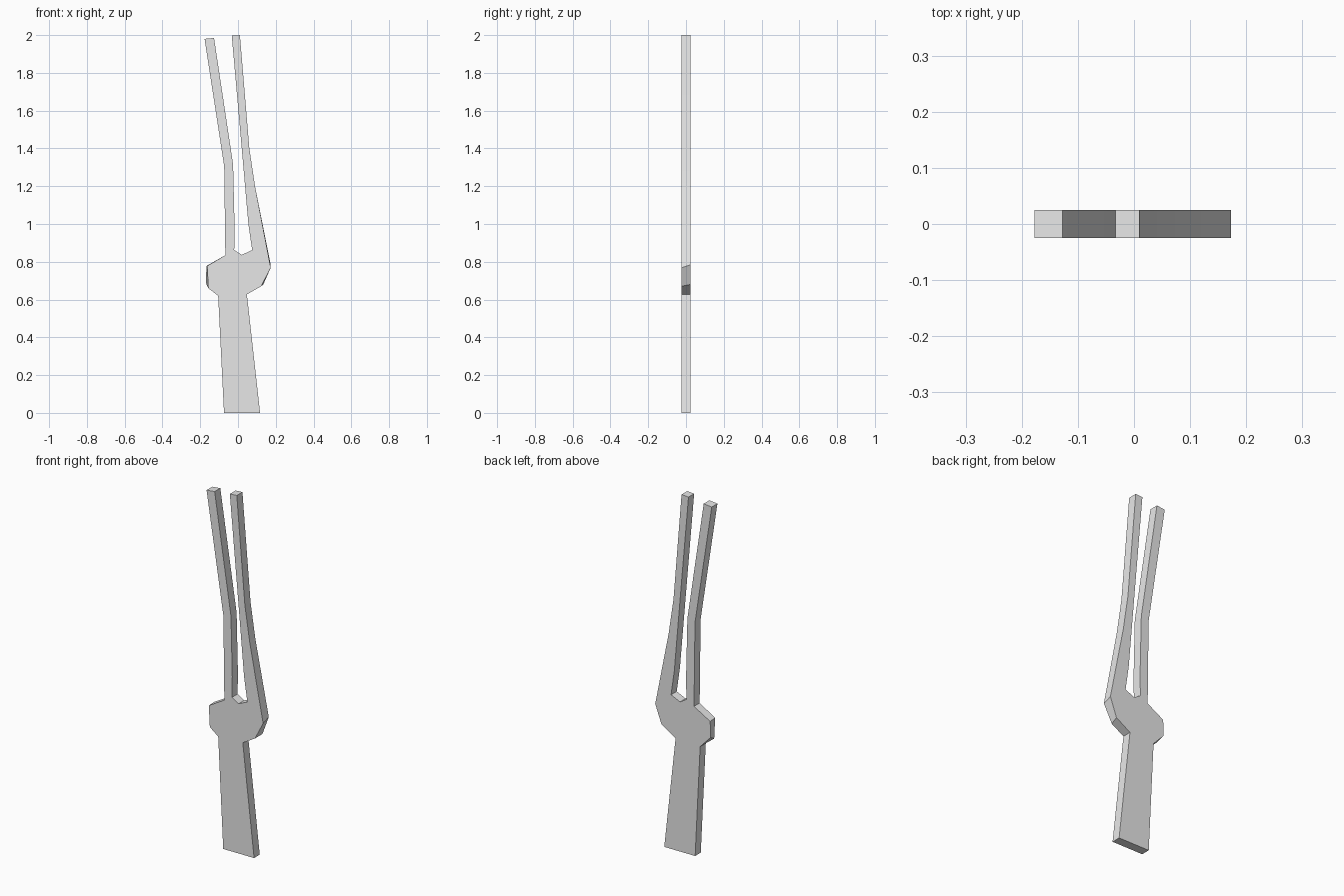
import bpy, bmesh, math

cube = bpy.data.objects.get("Cube")
if cube:
    bpy.data.objects.remove(cube)

HALF = 0.025

grey = bpy.data.materials.new("plain grey")
grey.use_nodes = True
colour = (0.8, 0.8, 0.8, 1)
grey.diffuse_color = colour
grey.node_tree.nodes["Principled BSDF"].inputs["Base Color"].default_value = colour

# Outline parts, anticlockwise seen from the front
handle_base = [(-0.074, 0), (0.117, 0)]
right_bulge = [(0.047, 0.627), (0.122, 0.67), (0.173, 0.768)]
long_prong = [(0.09, 1.2), (0.06, 1.4), (0.01, 2.0), (-0.033, 1.997)]
notch = [(0.02, 1.4), (0.055, 1.0), (0.075, 0.862), (0.02, 0.837), (-0.02, 0.862)]
short_prong = [(-0.018, 0.98), (-0.026, 1.315), (-0.127, 1.985),
               (-0.177, 1.98), (-0.073, 1.305), (-0.067, 0.835)]
left_bulge = [(-0.163, 0.778), (-0.157, 0.66), (-0.105, 0.62)]
outline = handle_base + right_bulge + long_prong + notch + short_prong + left_bulge

# The bulge corners are slightly skewed toward the back
skew = {right_bulge[1]: (0.012, 0.01), right_bulge[2]: (0.0, 0.017),
        left_bulge[0]: (-0.004, 0.0), left_bulge[1]: (-0.013, 0.028)}

bm = bmesh.new()
front = [bm.verts.new((x, -HALF, z)) for x, z in outline]
back = []
for x, z in outline:
    dx, dz = skew.get((x, z), (0, 0))
    back.append(bm.verts.new((x + dx, HALF, z + dz)))

# Flat front and back, joined by the rim
bm.faces.new(front)
bm.faces.new(back[::-1])
count = len(outline)
for i in range(count):
    j = (i + 1) % count
    bm.faces.new((front[j], front[i], back[i], back[j]))
bmesh.ops.recalc_face_normals(bm, faces=bm.faces[:])

mesh = bpy.data.meshes.new("forked_blade")
bm.to_mesh(mesh)
bm.free()
mesh.materials.append(grey)
blade = bpy.data.objects.new("forked_blade", mesh)
bpy.context.collection.objects.link(blade)

# Soften only the gentle bends
bpy.ops.object.select_all(action="DESELECT")
blade.select_set(True)
bpy.context.view_layer.objects.active = blade
bpy.ops.object.shade_smooth_by_angle(angle=math.radians(35))
